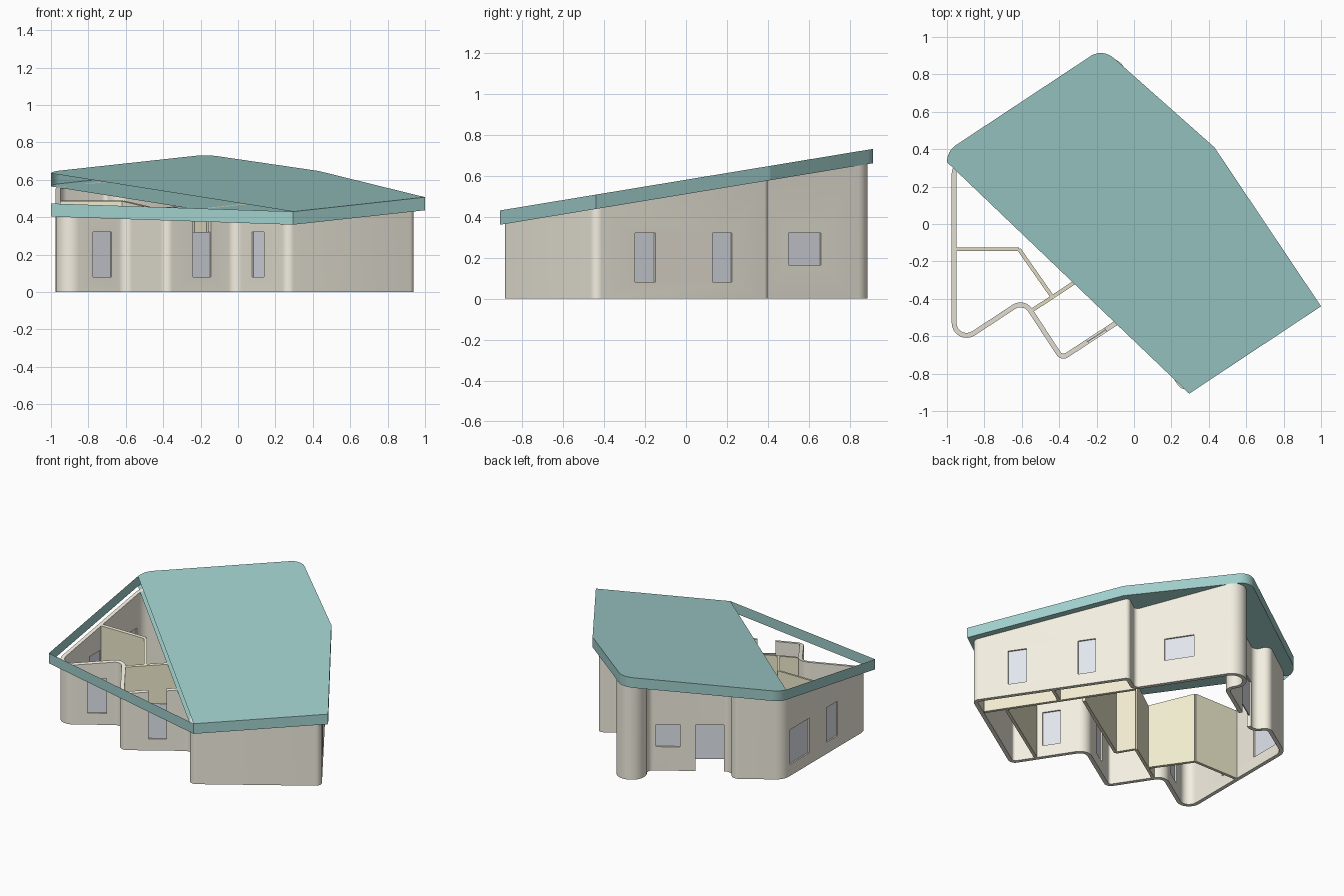
import bpy, bmesh, math
from mathutils import Vector

if "Cube" in bpy.data.objects:
    bpy.data.objects.remove(bpy.data.objects["Cube"])

T = 0.026                       # outer wall thickness


def roof_z(y):                  # underside of the sloping roof
    return 0.51 + 0.165 * y


def tilted(u, f):               # plan point in the house's rotated grid
    return (-0.836 * u - 0.548 * f, -0.548 * u + 0.836 * f)


def material(name, rgb):
    m = bpy.data.materials.new(name)
    m.diffuse_color = (*rgb, 1)
    m.use_nodes = True
    m.node_tree.nodes["Principled BSDF"].inputs["Base Color"].default_value = m.diffuse_color
    return m


WALL = material("plaster", (0.90, 0.86, 0.75))
INNER = material("inner_plaster", (0.87, 0.83, 0.62))
ROOF = material("roof_teal", (0.35, 0.62, 0.60))
GLASS = material("glass", (0.76, 0.79, 0.85))


def make(name, bm, mat, fix=True):
    if fix:
        bmesh.ops.recalc_face_normals(bm, faces=bm.faces)
    me = bpy.data.meshes.new(name)
    bm.to_mesh(me)
    bm.free()
    ob = bpy.data.objects.new(name, me)
    bpy.context.collection.objects.link(ob)
    if mat:
        me.materials.append(mat)
    return ob


def activate(ob):
    bpy.ops.object.select_all(action='DESELECT')
    ob.select_set(True)
    bpy.context.view_layer.objects.active = ob


def fillet(points, n=8):
    out = []
    for i, (x, y, r) in enumerate(points):
        p = Vector((x, y))
        a = (Vector(points[i - 1][:2]) - p).normalized()
        b = (Vector(points[(i + 1) % len(points)][:2]) - p).normalized()
        if r == 0:
            out.append(p)
            continue
        half = a.angle(b) / 2
        t = r / math.tan(half)
        c = p + (a + b).normalized() * (r / math.sin(half))
        v0, v1 = p + a * t - c, p + b * t - c
        sweep = math.atan2(v0.x * v1.y - v0.y * v1.x, v0.dot(v1))
        for k in range(n + 1):
            s = sweep * k / n
            out.append(c + Vector((v0.x * math.cos(s) - v0.y * math.sin(s),
                                   v0.x * math.sin(s) + v0.y * math.cos(s))))
    return out


def inset(path, d):             # counter-clockwise path moved inwards
    out = []
    for i, p in enumerate(path):
        e1 = (p - path[i - 1]).normalized()
        e2 = (path[(i + 1) % len(path)] - p).normalized()
        n1, n2 = Vector((-e1.y, e1.x)), Vector((-e2.y, e2.x))
        out.append(p + (n1 + n2) * (d / (1 + n1.dot(n2))))
    return out


def slab(bm, p, q, thick, z0, z1=None):   # upright panel; z1 None = up to roof
    p, q = Vector(p), Vector(q)
    e = (q - p).normalized()
    n = Vector((-e.y, e.x)) * thick / 2
    ring = [p - n, q - n, q + n, p + n]
    lo = [bm.verts.new((v.x, v.y, z0)) for v in ring]
    hi = [bm.verts.new((v.x, v.y, roof_z(v.y) if z1 is None else z1)) for v in ring]
    bm.faces.new(lo[::-1])
    bm.faces.new(hi)
    for i in range(4):
        j = (i + 1) % 4
        bm.faces.new((lo[i], lo[j], hi[j], hi[i]))


# Outer wall plan: x, y, corner radius (counter-clockwise)
plan = [(-0.975, -0.677, 0.08), (-0.593, -0.426, 0.05), (-0.39, -0.737, 0.045),
        (-0.009, -0.488, 0.05), (0.26, -0.90, 0.045), (0.955, -0.445, 0.04),
        (*tilted(-0.545, 0.132), 0.03), (*tilted(-0.415, 0.132), 0.03),
        (*tilted(-0.415, 0.832), 0.094), (*tilted(-0.224, 0.832), 0.094),
        (*tilted(-0.224, 0.69), 0.04), (*tilted(0.31, 0.69), 0.05),
        (*tilted(0.31, 0.80), 0.05), (-0.975, 0.317, 0.10)]

# Outer walls with sloping top
outer = fillet(plan)
inner = inset(outer, T)
bm = bmesh.new()
rings = []
for path, top in ((outer, 0), (outer, 1), (inner, 1), (inner, 0)):
    rings.append([bm.verts.new((p.x, p.y, roof_z(p.y) if top else 0)) for p in path])
for a in range(4):
    ra, rb = rings[a], rings[(a + 1) % 4]
    for i in range(len(outer)):
        j = (i + 1) % len(outer)
        bm.faces.new((ra[i], ra[j], rb[j], rb[i]))
walls = make("outer_walls", bm, WALL)

# Openings: wall segment, axis, from, to, cut bottom, cut top, glass bottom, glass top
LOW, TOP = 0.08, 0.32
openings = [(0, 0, -0.775, -0.675, LOW, TOP, LOW, TOP),
            (2, 0, -0.24, -0.145, LOW, 0.9, LOW, TOP),
            (3, 0, 0.075, 0.14, LOW, TOP, LOW, TOP),
            (5, 1, -0.25, -0.15, LOW, TOP, LOW, TOP),
            (5, 1, 0.13, 0.225, LOW, TOP, LOW, TOP),
            (7, 1, 0.50, 0.66, 0.165, TOP, 0.165, TOP),
            (10, 0, -0.239, -0.364, 0.165, TOP, 0.165, TOP),
            (10, 0, -0.445, -0.595, -0.1, TOP, LOW, TOP),
            (13, 1, 0.04, 0.25, LOW, TOP, LOW, TOP),
            (13, 1, -0.27, -0.15, LOW, TOP, LOW, TOP)]
cut, glass = bmesh.new(), bmesh.new()
for seg, ax, v0, v1, c0, c1, g0, g1 in openings:
    a = Vector(plan[seg][:2])
    b = Vector(plan[(seg + 1) % len(plan)][:2])
    e = (b - a).normalized()
    mid = Vector((-e.y, e.x)) * T / 2
    p, q = (a.lerp(b, (v - a[ax]) / (b[ax] - a[ax])) + mid for v in (v0, v1))
    slab(cut, p, q, T * 2.2, c0, c1)
    slab(glass, p, q, 0.006, g0, g1)
cutter = make("opening_cutter", cut, None)
cutter.hide_render = True
make("window_panes", glass, GLASS)
mod = walls.modifiers.new("openings", 'BOOLEAN')
mod.operation = 'DIFFERENCE'
mod.solver = 'EXACT'
mod.object = cutter
activate(walls)
bpy.ops.object.modifier_apply(modifier=mod.name)
bpy.data.objects.remove(cutter)
activate(walls)
bpy.ops.object.shade_smooth_by_angle(angle=math.radians(30))

# Interior partitions
runs = [[(-0.95, -0.135), (-0.615, -0.135), (-0.44, -0.385)],
        [(-0.55, -0.465), (-0.23, -0.255), (-0.16, -0.37), (0.41, 0.0)],
        [(0.80, -0.51), (0.255, 0.32)],
        [(0.17, -0.75), (0.71, -0.40)],
        [(0.65, -0.02), (0.526, -0.10)]]
bm = bmesh.new()
for run in runs:
    for p, q in zip(run, run[1:]):
        slab(bm, p, q, 0.02, 0)
make("inner_partitions", bm, INNER)

# Roof: closed rim, with the front left triangle left open above and below
rim = fillet([(-1, -0.645, 0), (0.295, -0.907, 0), (1, -0.44, 0), (0.43, 0.41, 0.04),
              (-0.168, 0.94, 0.10), (-1, 0.39, 0.11)])
bm = bmesh.new()
lo = [bm.verts.new((p.x, p.y, roof_z(p.y))) for p in rim]
hi = [bm.verts.new((p.x, p.y, roof_z(p.y) + 0.07)) for p in rim]
for i in range(len(rim)):
    j = (i + 1) % len(rim)
    bm.faces.new((lo[i], lo[j], hi[j], hi[i]))
bm.faces.new(hi[1:])
bm.faces.new(lo[:0:-1])
roof = make("roof", bm, ROOF, fix=False)
activate(roof)
bpy.ops.object.shade_smooth_by_angle(angle=math.radians(30))
